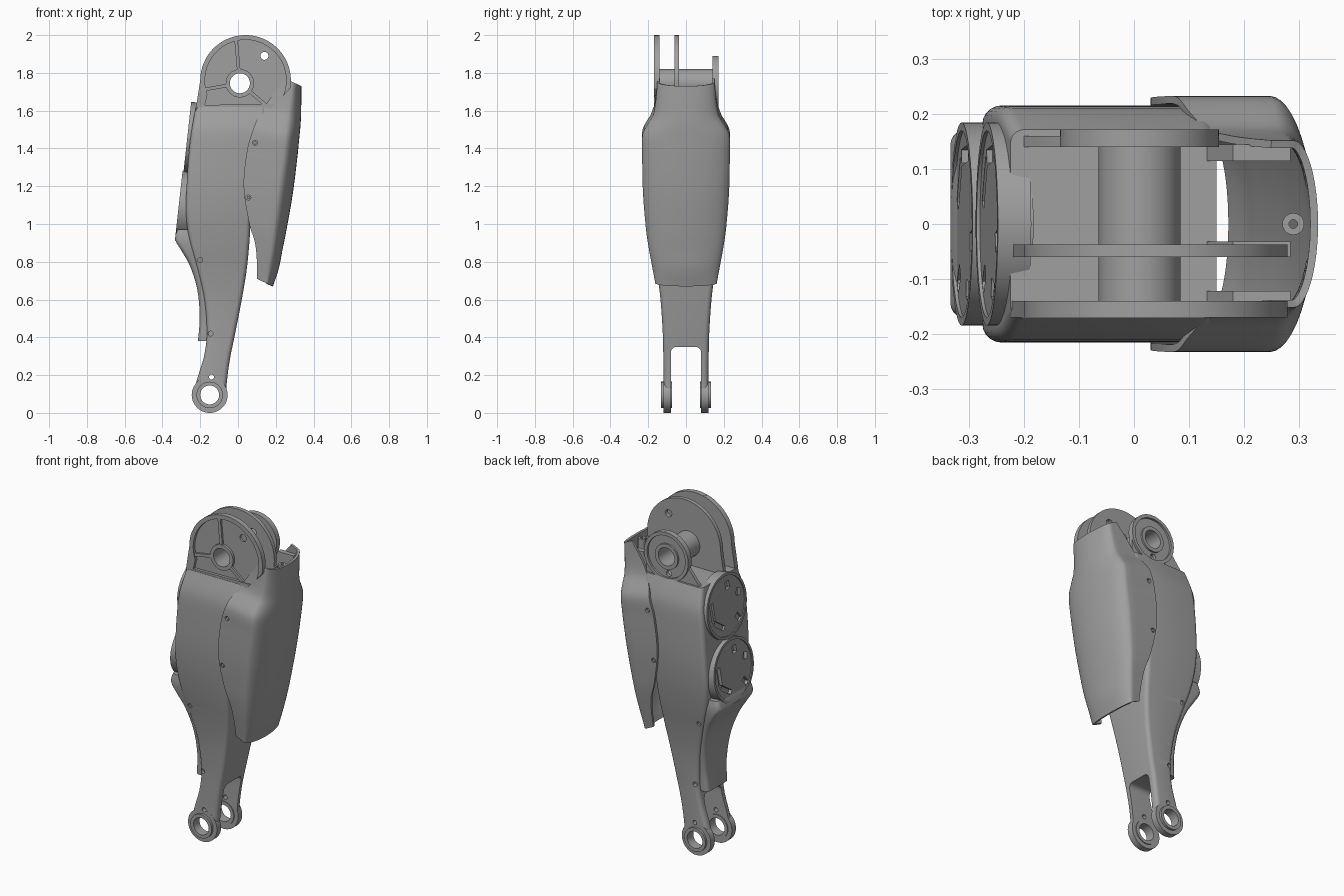
import bpy, math
from mathutils import Matrix

cube = bpy.data.objects.get("Cube")
if cube:
    bpy.data.objects.remove(cube, do_unlink=True)

grey = bpy.data.materials.new("machined_grey")
grey.use_nodes = True
grey.diffuse_color = (0.35, 0.35, 0.35, 1)
grey.node_tree.nodes["Principled BSDF"].inputs["Base Color"].default_value = (0.35, 0.35, 0.35, 1)
parts = []


def make(name, verts, faces):
    me = bpy.data.meshes.new(name)
    me.from_pydata(verts, [], faces)
    me.materials.append(grey)
    ob = bpy.data.objects.new(name, me)
    bpy.context.collection.objects.link(ob)
    bpy.ops.object.select_all(action="DESELECT")
    ob.select_set(True)
    bpy.context.view_layer.objects.active = ob
    bpy.ops.object.mode_set(mode="EDIT")
    bpy.ops.mesh.select_all(action="SELECT")
    bpy.ops.mesh.normals_make_consistent(inside=False)
    bpy.ops.object.mode_set(mode="OBJECT")
    parts.append(ob)
    return ob


def apply(ob, mod):
    bpy.context.view_layer.objects.active = ob
    bpy.ops.object.modifier_apply(modifier=mod.name)


def boolean(targets, tool, operation="DIFFERENCE"):
    for ob in targets:
        mod = ob.modifiers.new("cut", "BOOLEAN")
        mod.operation, mod.object, mod.solver = operation, tool, "EXACT"
        apply(ob, mod)
    parts.remove(tool)
    bpy.data.objects.remove(tool, do_unlink=True)


def arc(cx, cz, r, a0=0, a1=360, n=48):
    m = n if a1 - a0 == 360 else n + 1
    angles = [math.radians(a0 + (a1 - a0) * i / n) for i in range(m)]
    return [(cx + r * math.cos(a), cz + r * math.sin(a)) for a in angles]


def plate(name, outline, y0, y1):
    n = len(outline)
    verts = [(x, y, z) for y in (y0, y1) for x, z in outline]
    faces = [(i, (i + 1) % n, n + (i + 1) % n, n + i) for i in range(n)]
    return make(name, verts, faces + [tuple(range(n)), tuple(range(n, 2 * n))])


def tube(name, cx, cz, r_in, r_out, y0, y1, n=48):
    rings = [(r_in, y0), (r_out, y0), (r_out, y1), (r_in, y1)]
    verts = [(x, y, z) for r, y in rings for x, z in arc(cx, cz, r, n=n)]
    faces = [(k * n + i, k * n + (i + 1) % n, (k + 1) % 4 * n + (i + 1) % n, (k + 1) % 4 * n + i)
             for k in range(4) for i in range(n)]
    return make(name, verts, faces)


def bar(cx, cz, length, width, angle):
    c, s = math.cos(math.radians(angle)), math.sin(math.radians(angle))
    corners = [(-1, -1), (1, -1), (1, 1), (-1, 1)]
    return [(cx + a * length / 2 * c - b * width / 2 * s,
             cz + a * length / 2 * s + b * width / 2 * c) for a, b in corners]


def sample(keys, z):
    """Smooth interpolation of the rows (z, values...)."""
    k = max(i for i in range(len(keys) - 1) if keys[i][0] <= z + 1e-9)
    slope = lambda i, c: ((keys[min(i + 1, len(keys) - 1)][c] - keys[max(i - 1, 0)][c])
                          / (keys[min(i + 1, len(keys) - 1)][0] - keys[max(i - 1, 0)][0]))
    h = keys[k + 1][0] - keys[k][0]
    t = (z - keys[k][0]) / h
    return [(2*t**3 - 3*t**2 + 1) * keys[k][c] + (t**3 - 2*t*t + t) * h * slope(k, c)
            + (3*t*t - 2*t**3) * keys[k + 1][c] + (t**3 - t*t) * h * slope(k + 1, c)
            for c in range(1, len(keys[0]))]


def loft(name, keys, section, closed, steps=48):
    z0, z1 = keys[0][0], keys[-1][0]
    rings = []
    for i in range(steps + 1):
        z = z0 + (z1 - z0) * i / steps
        rings.append(section(z, *sample(keys, z)))
    n = len(rings[0])
    faces = [(k * n + i, k * n + (i + 1) % n, (k + 1) * n + (i + 1) % n, (k + 1) * n + i)
             for k in range(steps) for i in range(n if closed else n - 1)]
    if closed:
        faces += [tuple(range(n)), tuple(range(steps * n, steps * n + n))]
    return make(name, [v for r in rings for v in r], faces)


def rounded_box(z, xl, xr, w, r=0.025):
    centres = [(xr - r, w - r), (xl + r, w - r), (xl + r, r - w), (xr - r, r - w)]
    return [(x, y, z) for q, (cx, cy) in enumerate(centres)
            for x, y in arc(cx, cy, r, 90 * q, 90 * q + 90, 5)]


def shell_section(z, xl, xc, xo, w):
    pts = [(xl + (xc - xl) * i / 5, -w) for i in range(5)]
    curve = [(xc + (xo - xc) * math.cos(a), w * math.sin(a))
             for a in (math.pi * (i / 24 - 0.5) for i in range(25))]
    pts += curve + [(x, -y) for x, y in reversed(pts)]
    return [(x, y, z - 0.04 * (x - xl) / (xo - xl)) for x, y in pts]


# Main leg body: tapered loft with a forked foot
body = loft("leg_body", [
    (0.10, -.238, -.065, .118), (0.20, -.21, -.055, .118), (0.30, -.18, -.04, .12),
    (0.42, -.165, -.015, .123), (0.60, -.18, .02, .135), (0.75, -.215, .045, .155),
    (0.90, -.255, .06, .182), (1.05, -.275, .07, .203), (1.20, -.272, .09, .214),
    (1.40, -.258, .12, .215), (1.50, -.245, .135, .21), (1.56, -.235, .145, .193),
    (1.62, -.225, .15, .172)], rounded_box, True)
foot = (-0.15, 0.095)
boolean([body], plate("foot_eye", arc(*foot, 0.095), -0.118, 0.118), "UNION")
slot = [(-0.5, -0.1), (0.5, -0.1), (0.5, 0.31), (-0.5, 0.31)]
fork = [(-0.08, -0.1), (0.08, -0.1)] + arc(0.05, 0.32, 0.03, 0, 90, 6) + arc(-0.05, 0.32, 0.03, 90, 180, 6)
fork_cutter = plate("fork_cutter", fork, -0.5, 0.5)
fork_cutter.data.transform(Matrix.Rotation(math.pi / 2, 4, "Z"))
boolean([body], fork_cutter)
boolean([body], plate("foot_bore", arc(*foot, 0.052), -0.3, 0.3))
boolean([body], plate("foot_pin_hole", arc(-0.14, 0.19, 0.013, n=16), -0.3, 0.3))
for side in (-1, 1):
    tube("foot_bushing", *foot, 0.05, 0.07, side * 0.075, side * 0.132)
    for x, z, w in [(-0.2, 0.81, 0.165), (-0.145, 0.42, 0.123)]:
        boolean([body], plate("screw_hole", arc(x, z, 0.013, n=16), side * (w - 0.02), side * 0.3))

# Concave lower cover under the round caps
loft("lower_cover", [
    (0.38, -.212, -.1, .1), (0.50, -.203, -.1, .108), (0.65, -.215, -.1, .128),
    (0.78, -.255, -.1, .15), (0.86, -.3, -.1, .165), (0.92, -.334, -.1, .17),
    (0.97, -.32, -.1, .165)], rounded_box, True, 24)

# Curved guard shell with side flaps
shell = loft("guard_shell", [
    (0.71, .10, .15, .185, .163), (0.80, .10, .16, .215, .18), (0.90, .09, .175, .235, .198),
    (1.00, .06, .185, .255, .212), (1.20, .03, .21, .29, .228), (1.40, .05, .24, .315, .232),
    (1.50, .08, .25, .325, .23), (1.55, .10, .255, .33, .205), (1.60, .13, .262, .333, .175),
    (1.68, .18, .275, .335, .16), (1.77, .25, .29, .335, .152)], shell_section, False, 60)
solid = shell.modifiers.new("thickness", "SOLIDIFY")
solid.thickness, solid.offset = 0.014, -1
apply(shell, solid)
for x, z in [(0.09, 1.43), (0.055, 1.14)]:
    boolean([shell], plate("flap_hole", arc(x, z, 0.013, n=16), -0.4, 0.4))
    for side in (-1, 1):
        plate("flap_screw", arc(x, z, 0.009, n=6), side * 0.2, side * 0.224)

# Ribs tying the shell to the hub, with a screw post
for y0, y1 in [(0.115, 0.145), (-0.06, -0.032), (-0.145, -0.122)]:
    plate("shell_rib", [(0.1, 1.55), (0.26, 1.55), (0.285, 1.72), (0.18, 1.72)], y0, y1)
post = tube("screw_post", 0, 0, 0.008, 0.02, -1.72, -1.58, 20)
post.data.transform(Matrix.Translation((0.29, 0, 0)) @ Matrix.Rotation(-math.pi / 2, 4, "X"))

# Hip plates around the hub
hub = (0.01, 1.745)
big = arc(0.04, 1.76, 0.24, -10, 180) + [(-0.222, 1.62), (-0.235, 1.5), (0.13, 1.5), (0.13, 1.56)]
front = plate("front_hip_plate", big, -0.17, -0.14)
middle = plate("middle_hip_plate", big, -0.06, -0.037)
back = plate("back_hip_plate", arc(*hub, 0.145, -15, 195)
             + [(-0.2, 1.62), (-0.235, 1.5), (0.13, 1.5), (0.145, 1.62)], 0.14, 0.16)
pocket = arc(0.04, 1.76, 0.215, -35, 200) + [(-0.175, 1.63)]
boolean([front], plate("pocket_cutter", pocket, -0.3, -0.153))
boolean([front, middle, back], plate("hub_bore", arc(*hub, 0.056), -0.4, 0.4))
boolean([front, middle], plate("pin_hole", arc(0.14, 1.89, 0.021, n=24), -0.4, 0.4))
boolean([back], plate("small_hole", arc(0.0, 1.645, 0.017, n=24), 0.1, 0.4))
tube("hub_sleeve", *hub, 0.053, 0.075, -0.168, 0.17)
tube("back_hub_rim", *hub, 0.125, 0.145, 0.155, 0.172)
for angle in (95, 190, -40):
    c, s = math.cos(math.radians(angle)), math.sin(math.radians(angle))
    reach = 0.19 if angle == 95 else 0.13
    plate("front_spoke", bar(hub[0] + c * (0.06 + reach / 2), hub[1] + s * (0.06 + reach / 2),
                             reach, 0.018, angle), -0.165, -0.145)

# Two tilted round motor caps with cut slots
for x, z in [(-0.262, 1.462), (-0.308, 1.095)]:
    cap = plate("motor_cap", arc(0, 0, 0.175), 0, 0.06)
    rim = tube("motor_cap_rim", 0, 0, 0.17, 0.185, -0.006, 0.055)
    for shape in [bar(0.03, 0.11, 0.035, 0.045, 10), bar(0.12, 0.04, 0.035, 0.04, -15),
                  bar(-0.125, 0.0, 0.03, 0.11, 5), bar(-0.075, -0.09, 0.1, 0.028, -35),
                  bar(0.1, -0.1, 0.03, 0.05, 40)]:
        boolean([cap], plate("slot_cutter", shape, -0.1, 0.02))
    place = (Matrix.Translation((x, 0, z)) @ Matrix.Rotation(0.11, 4, "Y")
             @ Matrix.Rotation(-math.pi / 2, 4, "Z"))
    for ob in (cap, rim):
        ob.data.transform(place)

# Smooth shading with sharp edges kept
bpy.ops.object.select_all(action="DESELECT")
for ob in parts:
    ob.select_set(True)
bpy.context.view_layer.objects.active = body
bpy.ops.object.shade_smooth_by_angle(angle=math.radians(32))
